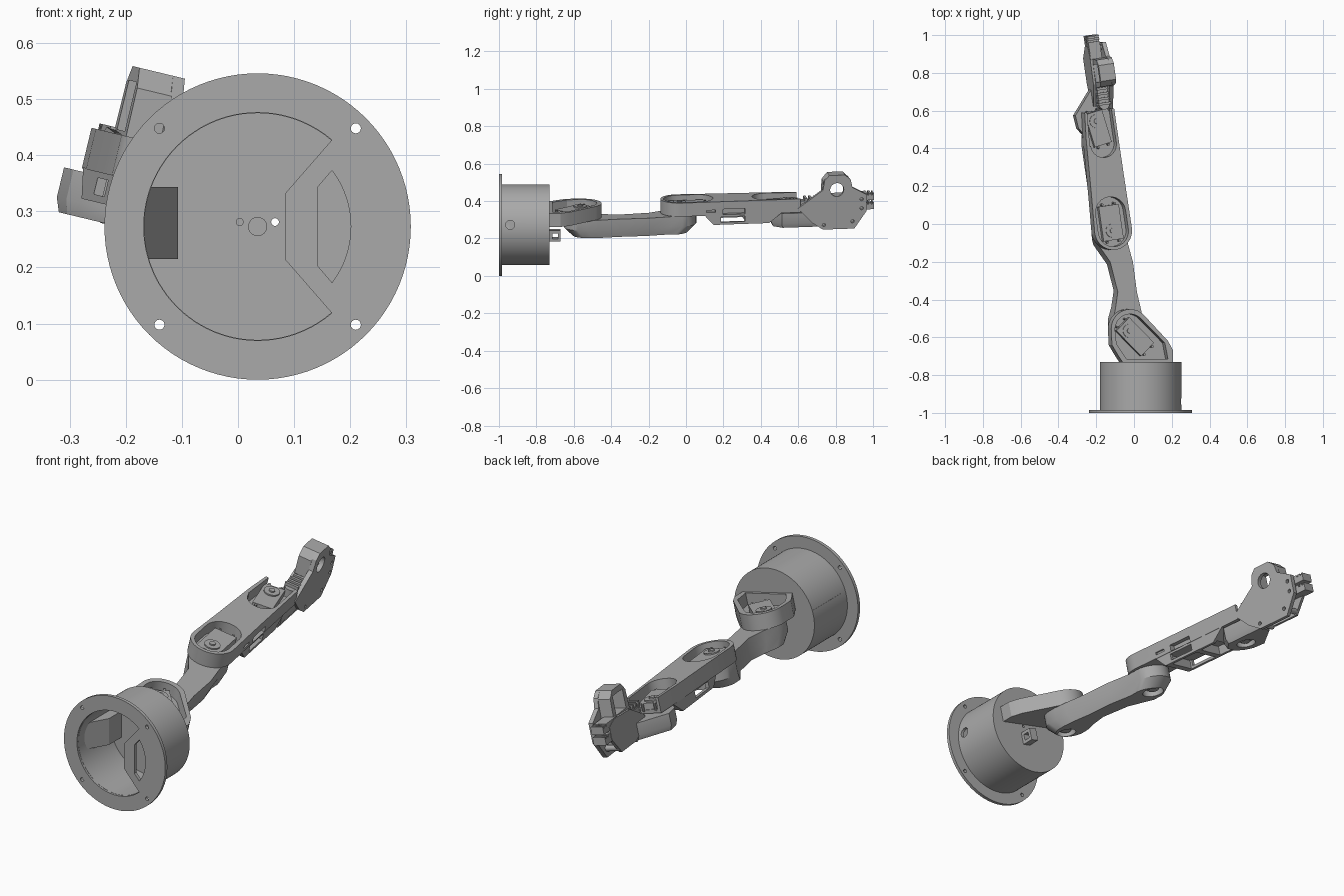
import bpy, bmesh, math
from math import radians, cos, sin
from mathutils import Matrix

cube = bpy.data.objects.get("Cube")
if cube:
    bpy.data.objects.remove(cube)

grey = bpy.data.materials.new("plain_grey")
grey.use_nodes = True
COLOUR = (0.4, 0.4, 0.4, 1)
grey.diffuse_color = COLOUR
grey.node_tree.nodes["Principled BSDF"].inputs["Base Color"].default_value = COLOUR
made = []

# Frames: base axis, rolled arm, forearm, and sideways extrusion in the forearm
BASE = Matrix.Translation((0.035, 0, 0.273)) @ Matrix.Rotation(radians(90), 4, 'X')
ARM = Matrix.Translation((0.035, 0, 0.273)) @ Matrix.Rotation(radians(13.5), 4, 'Y')
FORE = ARM @ Matrix.Translation((-0.173, -0.035, 0)) @ Matrix.Rotation(radians(8.5), 4, 'Z')
TURN = Matrix(((0, 0, 1, 0), (1, 0, 0, 0), (0, 1, 0, 0), (0, 0, 0, 1)))
SIDE = FORE @ TURN


def arc(cx, cy, r, a0=0, a1=360, n=24):
    steps = n if a1 - a0 == 360 else n + 1
    return [(cx + r * cos(radians(a0 + (a1 - a0) * i / n)),
             cy + r * sin(radians(a0 + (a1 - a0) * i / n))) for i in range(steps)]


def rect(x0, x1, y0, y1):
    return [(x0, y0), (x1, y0), (x1, y1), (x0, y1)]


def stadium(cx, y0, y1, r):
    return arc(cx, y1 - r, r, 0, 180, 12) + arc(cx, y0 + r, r, 180, 360, 12)


def prism(name, pts, z0, z1, frame, chamfer=0, shrink=0.85):
    """Extrude an outline; an optional chamfer narrows the lower end."""
    cx = sum(p[0] for p in pts) / len(pts)
    cy = sum(p[1] for p in pts) / len(pts)
    levels = [(z0, 1), (z1, 1)]
    if chamfer:
        levels = [(z0, shrink), (z0 + chamfer, 1), (z1, 1)]
    bm = bmesh.new()
    rings = [[bm.verts.new((cx + (x - cx) * s, cy + (y - cy) * s, z)) for x, y in pts]
             for z, s in levels]
    for low, high in zip(rings, rings[1:]):
        for i in range(len(pts)):
            j = (i + 1) % len(pts)
            bm.faces.new((low[i], low[j], high[j], high[i]))
    bm.faces.new(rings[0])
    bm.faces.new(rings[-1])
    bmesh.ops.recalc_face_normals(bm, faces=bm.faces)
    mesh = bpy.data.meshes.new(name)
    bm.to_mesh(mesh)
    bm.free()
    mesh.materials.append(grey)
    obj = bpy.data.objects.new(name, mesh)
    obj.matrix_world = frame
    bpy.context.collection.objects.link(obj)
    made.append(obj)
    return obj


def cut(obj, pts, z0, z1, frame):
    cutter = prism("cutter", pts, z0, z1, frame)
    made.remove(cutter)
    mod = obj.modifiers.new("cut", 'BOOLEAN')
    mod.operation, mod.solver, mod.object = 'DIFFERENCE', 'EXACT', cutter
    bpy.context.view_layer.update()
    result = bpy.data.meshes.new_from_object(obj.evaluated_get(bpy.context.evaluated_depsgraph_get()))
    obj.modifiers.clear()
    obj.data = result
    bpy.data.objects.remove(cutter)


def servo(name, frame, length, half, top, floor):
    """Motor body with output disc at the origin and four screws."""
    prism(name + "_body", rect(-half, half, -0.05, length), floor, top, frame)
    prism(name + "_disc", arc(0, 0, 0.036), top, top + 0.006, frame)
    prism(name + "_hub", arc(0, 0, 0.014, n=16), top, top + 0.012, frame)
    for x in (-half * 0.6, half * 0.6):
        for y in (-0.058, length + 0.008):
            prism(name + "_screw", arc(x, y, 0.006, n=10), floor, top, frame)


# Base can
can = prism("base_can", arc(0, 0, 0.216, n=96), 0.73, 0.99, BASE)
cut(can, arc(0, 0, 0.202, n=96), 0.745, 1.1, BASE)
cut(can, arc(-0.94, 0, 0.024), 0.1, 0.4, Matrix.Translation((0.035, 0, 0.273)) @ TURN)
cut(can, arc(0.031, 0.008, 0.007, n=12), 0.7, 0.8, BASE)
prism("base_spindle", arc(0, 0, 0.017), 0.74, 0.752, BASE)
prism("base_screw", arc(-0.032, 0.008, 0.007, n=12), 0.74, 0.75, BASE)

# Flange with opening, side window and bolt holes
flange = prism("base_flange", arc(0, 0, 0.273, n=96), 0.984, 1.0, BASE)
cut(flange, arc(0, 0, 0.203, 49.4, 310.6, 64) + [(0.05, -0.06), (0.05, 0.06)], 0.9, 1.1, BASE)
cut(flange, arc(0, 0, 0.166, -37, 37, 16) + [(0.107, 0.07), (0.107, -0.07)], 0.9, 1.1, BASE)
for sx in (-1, 1):
    for sy in (-1, 1):
        cut(flange, arc(sx * 0.175, sy * 0.175, 0.009, n=16), 0.9, 1.1, BASE)

# Wedge inside the can
prism("inner_wedge", [(-0.205, -0.95), (-0.142, -0.84), (-0.142, -0.74), (-0.205, -0.74)],
      -0.058, 0.07, Matrix.Translation((0.035, 0, 0.273)))

# Shoulder bracket: open tray with motor
bracket = prism("shoulder_bracket",
                [(-0.12, -0.735), (-0.15, -0.69), (-0.18, -0.64)]
                + arc(-0.08, -0.555, 0.104, 180, 45, 18)
                + [(0.126, -0.62), (0.152, -0.67), (0.152, -0.735)], 0.025, 0.1, ARM)
cut(bracket, [(-0.1, -0.715), (-0.155, -0.635)] + arc(-0.08, -0.56, 0.083, 180, 45, 18)
    + [(0.108, -0.63), (0.125, -0.715)], 0.045, 0.2, ARM)
S = ARM @ Matrix.Translation((-0.08, -0.565, 0)) @ Matrix.Rotation(radians(-135), 4, 'Z')
servo("shoulder_motor", S, 0.14, 0.05, 0.08, 0.04)

# Cable guide under the bracket
guide = prism("cable_guide", rect(-0.735, -0.67, -0.08, -0.02), 0.01, 0.05, ARM @ TURN)
cut(guide, rect(-0.715, -0.685, -0.065, -0.035), -0.1, 0.2, ARM @ TURN)

# Upper arm: waisted bar with rounded ends
upper = prism("upper_arm",
              arc(-0.08, -0.565, 0.088, 190, 350, 14)
              + [(0.008, -0.53), (-0.002, -0.46), (-0.026, -0.36), (-0.048, -0.2), (-0.082, -0.08)]
              + arc(-0.173, -0.035, 0.09, 10, 170, 14)
              + [(-0.258, -0.08), (-0.172, -0.2), (-0.13, -0.36), (-0.145, -0.46), (-0.165, -0.53)],
              -0.075, 0.025, ARM, 0.045, 0.87)
cut(upper, arc(-0.173, -0.04, 0.05), -0.2, -0.045, ARM)
cut(upper, arc(-0.08, -0.565, 0.045), -0.2, -0.05, ARM)
for name, x, y in (("shoulder_hub", -0.08, -0.565), ("elbow_hub", -0.173, -0.035)):
    prism(name, arc(x, y, 0.025), -0.065, 0.06, ARM)

# Forearm: two motor pockets on top, cable windows in the middle
forearm = prism("forearm",
                arc(0, 0, 0.102, 180, 360, 24)
                + [(0.1, 0.3), (0.1, 0.64), (-0.062, 0.64), (-0.075, 0.5), (-0.09, 0.2)],
                0.028, 0.102, FORE)
cut(forearm, stadium(0, -0.085, 0.18, 0.082), 0.045, 0.2, FORE)
cut(forearm, [(-0.045, 0.7), (-0.06, 0.46)] + arc(0.015, 0.46, 0.07, 180, 360, 14) + [(0.085, 0.7)],
    0.045, 0.2, FORE)
servo("elbow_motor", FORE, 0.135, 0.055, 0.08, 0.04)
W = FORE @ Matrix.Translation((0, 0.586, 0)) @ Matrix.Rotation(radians(189), 4, 'Z')
servo("wrist_motor", W, 0.13, 0.048, 0.075, 0.04)

belly = prism("forearm_belly", [(0.12, 0.03), (0.17, -0.025), (0.47, -0.025), (0.54, 0.03)],
              -0.075, 0.098, SIDE)
for cutter_z, v0, v1 in ((0.018, 0.2, 0.35), (0.018, 0.38, 0.48)):
    cut(belly, rect(-0.058, 0.08, v0, v1), -0.1, cutter_z, FORE)
cut(belly, rect(0.21, 0.34, -0.012, 0.018), -0.2, 0.2, SIDE)
cut(forearm, rect(0.22, 0.34, 0.03, 0.06), 0.07, 0.2, SIDE)
cut(forearm, rect(0.13, 0.18, 0.045, 0.057), 0.09, 0.2, SIDE)

# Wrist block
wrist = prism("wrist_block",
              [(-0.06, 0.52), (-0.088, 0.56), (-0.095, 0.63), (0.02, 0.765), (0.09, 0.765),
               (0.09, 0.54), (0.04, 0.49), (-0.02, 0.49)], -0.058, 0.022, FORE, 0.025, 0.9)
cut(wrist, arc(0, 0.586, 0.045), -0.1, -0.035, FORE)
prism("wrist_hub", arc(0, 0.586, 0.022), -0.05, 0.06, FORE)

# Ribbed cable boot between wrist and gripper
prism("boot_body", stadium(0.055, 0.64, 0.77, 0.028), 0.015, 0.085, FORE)
for i in range(4):
    v = 0.665 + 0.027 * i
    prism("boot_rib", rect(v, v + 0.013, 0.02, 0.1), 0.022, 0.088, SIDE)

# Gripper: side plates, motor head and jaws
plate = prism("gripper_plate",
              [(0.77, 0.2), (0.795, 0.226), (0.88, 0.226), (0.91, 0.2), (0.92, 0.156),
               (0.995, 0.115), (0.995, 0.023), (0.93, -0.07), (0.76, -0.07),
               (0.70, -0.03), (0.625, 0.05), (0.76, 0.146)], 0.082, 0.104, SIDE)
head = prism("gripper_head",
             [(0.76, 0.1), (0.765, 0.19), (0.795, 0.226), (0.88, 0.226), (0.91, 0.195), (0.915, 0.1)],
             0.02, 0.084, SIDE)
cut(plate, arc(0.836, 0.146, 0.037), 0, 0.2, SIDE)
cut(head, rect(0.79, 0.885, 0.11, 0.2), -0.1, 0.2, SIDE)
for v, w in ((0.765, -0.045), (0.97, 0.09), (0.92, -0.03), (0.97, 0.04)):
    cut(plate, arc(v, w, 0.009, n=12), 0, 0.2, SIDE)
    prism("gripper_pin", arc(v, w, 0.014, n=16), 0.012, 0.083, SIDE)
prism("gripper_inner_plate",
      [(0.66, 0.03), (0.78, 0.1), (0.93, 0.11), (0.985, 0.09), (0.985, 0.03), (0.92, -0.05),
       (0.78, -0.05), (0.7, -0.02)], 0.008, 0.024, SIDE)
prism("gripper_core", rect(0.68, 0.9, -0.025, 0.075), 0.022, 0.084, SIDE)
for w in (0.025, 0.075):
    jaw = prism("gripper_jaw", rect(0.9, 1.04, w, w + 0.038), 0.01, 0.072, SIDE)
    for v in (1.005, 1.025):
        cut(jaw, rect(v, v + 0.008, w + 0.028, w + 0.05), 0, 0.1, SIDE)

# Smooth curved walls, keep edges crisp
bpy.ops.object.select_all(action='DESELECT')
for obj in made:
    obj.select_set(True)
bpy.context.view_layer.objects.active = made[0]
bpy.ops.object.shade_smooth_by_angle(angle=radians(25))
